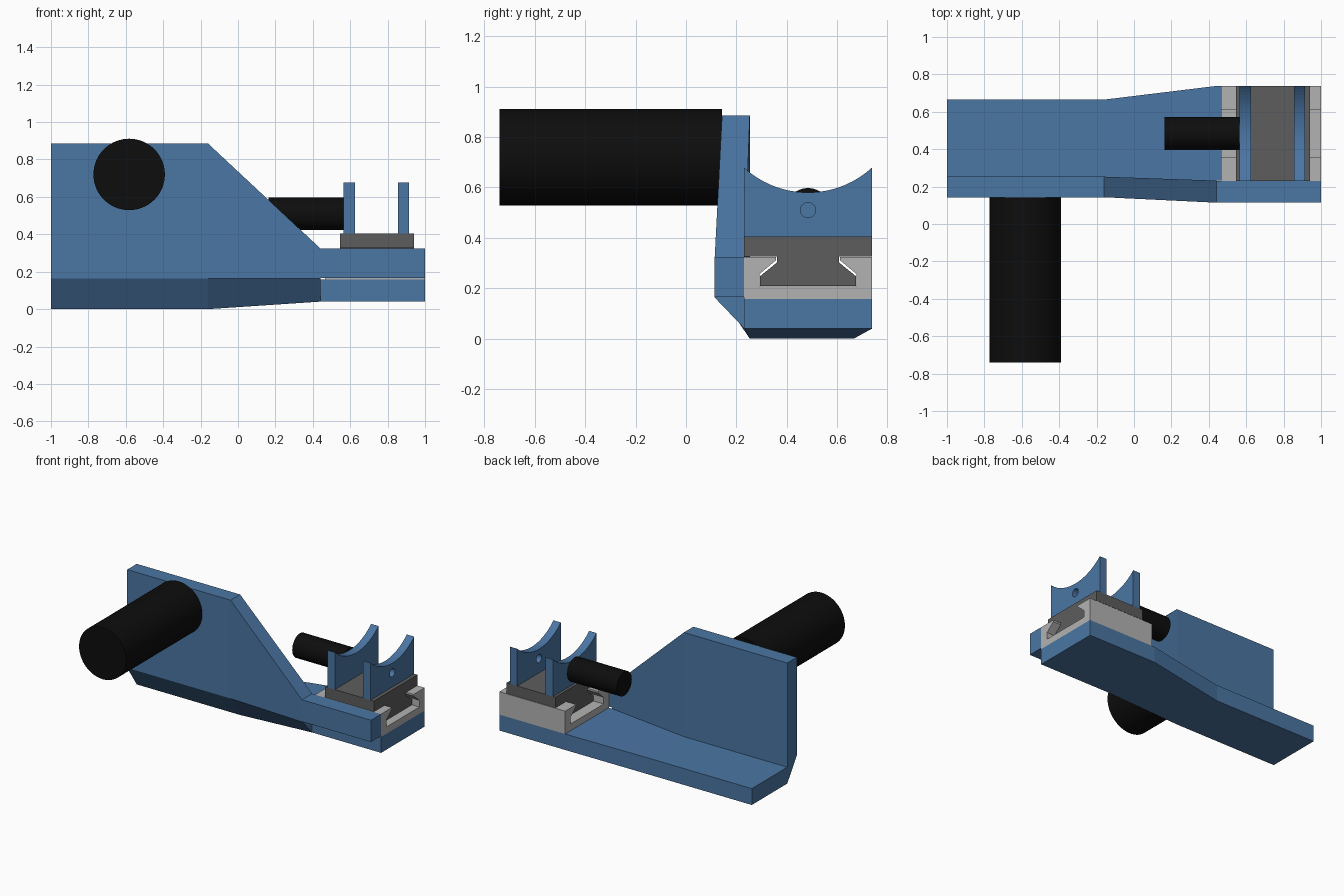
import bpy, bmesh, math

if "Cube" in bpy.data.objects:
    bpy.data.objects.remove(bpy.data.objects["Cube"])

def material(name, rgb):
    m = bpy.data.materials.new(name)
    m.diffuse_color = (*rgb, 1)
    m.use_nodes = True
    m.node_tree.nodes["Principled BSDF"].inputs["Base Color"].default_value = m.diffuse_color
    return m

BLUE = material("blue", (0.07, 0.18, 0.37))
LIGHT = material("light_grey", (0.45, 0.45, 0.45))
DARK = material("dark_grey", (0.11, 0.11, 0.11))
BLACK = material("black", (0.004, 0.004, 0.004))

def loft(name, stations, mat):
    """Skin (x, [(y, z), ...]) sections that share a point count, with end caps."""
    bm = bmesh.new()
    rings = [[bm.verts.new((x, y, z)) for y, z in pts] for x, pts in stations]
    n = len(rings[0])
    for a, b in zip(rings, rings[1:]):
        for i in range(n):
            j = (i + 1) % n
            bm.faces.new((a[i], a[j], b[j], b[i]))
    bm.faces.new(rings[0])
    bm.faces.new(rings[-1])
    bmesh.ops.recalc_face_normals(bm, faces=bm.faces)
    mesh = bpy.data.meshes.new(name)
    bm.to_mesh(mesh)
    bm.free()
    ob = bpy.data.objects.new(name, mesh)
    bpy.context.collection.objects.link(ob)
    mesh.materials.append(mat)
    return ob

def prism(name, x0, x1, pts, mat):
    return loft(name, [(x0, pts), (x1, pts)], mat)

def rect(y0, y1, z0, z1):
    return [(y0, z0), (y1, z0), (y1, z1), (y0, z1)]

def cylinder(name, r, length, loc, rot, mat):
    bpy.ops.mesh.primitive_cylinder_add(vertices=64, radius=r, depth=length, location=loc, rotation=rot)
    ob = bpy.context.object
    ob.name = name
    ob.data.materials.append(mat)
    bpy.ops.object.shade_smooth_by_angle(angle=math.radians(30))
    return ob

# Angled bracket: L section with a chamfered lower corner
def l_section(outer, inner, edge, bottom, floor, top):
    return [(outer, top), (outer, 0.163), (inner, bottom), (edge, bottom),
            (edge, floor), (inner, floor), (inner, top)]

wide = l_section(0.143, 0.253, 0.665, 0.0, 0.12, 0.885)
narrow = l_section(0.114, 0.232, 0.738, 0.04, 0.157, 0.325)
loft("bracket", [(-1, wide), (-0.16, wide), (0.44, narrow)], BLUE)

# Straight forward extensions of the wall and the floor
prism("wall_extension", 0.44, 1, rect(0.114, 0.230, 0.165, 0.325), BLUE)
prism("floor_extension", 0.44, 1, rect(0.232, 0.738, 0.04, 0.157), BLUE)

# Dovetail rail and the slider running in it
MID = 0.484
def mirrored(half):
    return [(MID - d, z) for d, z in half] + [(MID + d, z) for d, z in reversed(half)]

prism("dovetail_rail", 0.465, 1, mirrored(
    [(0.254, 0.157), (0.254, 0.325), (0.126, 0.325), (0.126, 0.312), (0.192, 0.257), (0.192, 0.207)]), LIGHT)
prism("dovetail_slider", 0.545, 0.942, mirrored(
    [(0.253, 0.405), (0.253, 0.327), (0.122, 0.327), (0.122, 0.303), (0.190, 0.248), (0.190, 0.209)]), DARK)

# Cradle supports with a concave arc on top
R, HALF, LOW = 0.375, 0.253, 0.58
arc = []
for i in range(33):
    d = HALF - 2 * HALF * i / 32
    arc.append((MID + d, LOW + R - math.sqrt(R * R - d * d)))
profile = [(MID - HALF, 0.405), (MID + HALF, 0.405)] + arc
for name, x in (("rear_cradle", 0.565), ("front_cradle", 0.855)):
    cradle = prism(name, x, x + 0.06, profile, BLUE)

# Small through hole in the front cradle
cutter = cylinder("hole_cutter", 0.03, 0.12, (0.885, MID, 0.51), (0, math.pi / 2, 0), BLUE)
cutter.hide_render = True
cutter.hide_viewport = True
mod = cradle.modifiers.new("hole", 'BOOLEAN')
mod.operation = 'DIFFERENCE'
mod.solver = 'EXACT'
mod.object = cutter

# Round handles
cylinder("side_handle", 0.191, 0.883, (-0.582, -0.2985, 0.72), (math.pi / 2, 0, 0), BLACK)
cylinder("rear_knob", 0.0875, 0.402, (0.364, MID, 0.51), (0, math.pi / 2, 0), BLACK)
